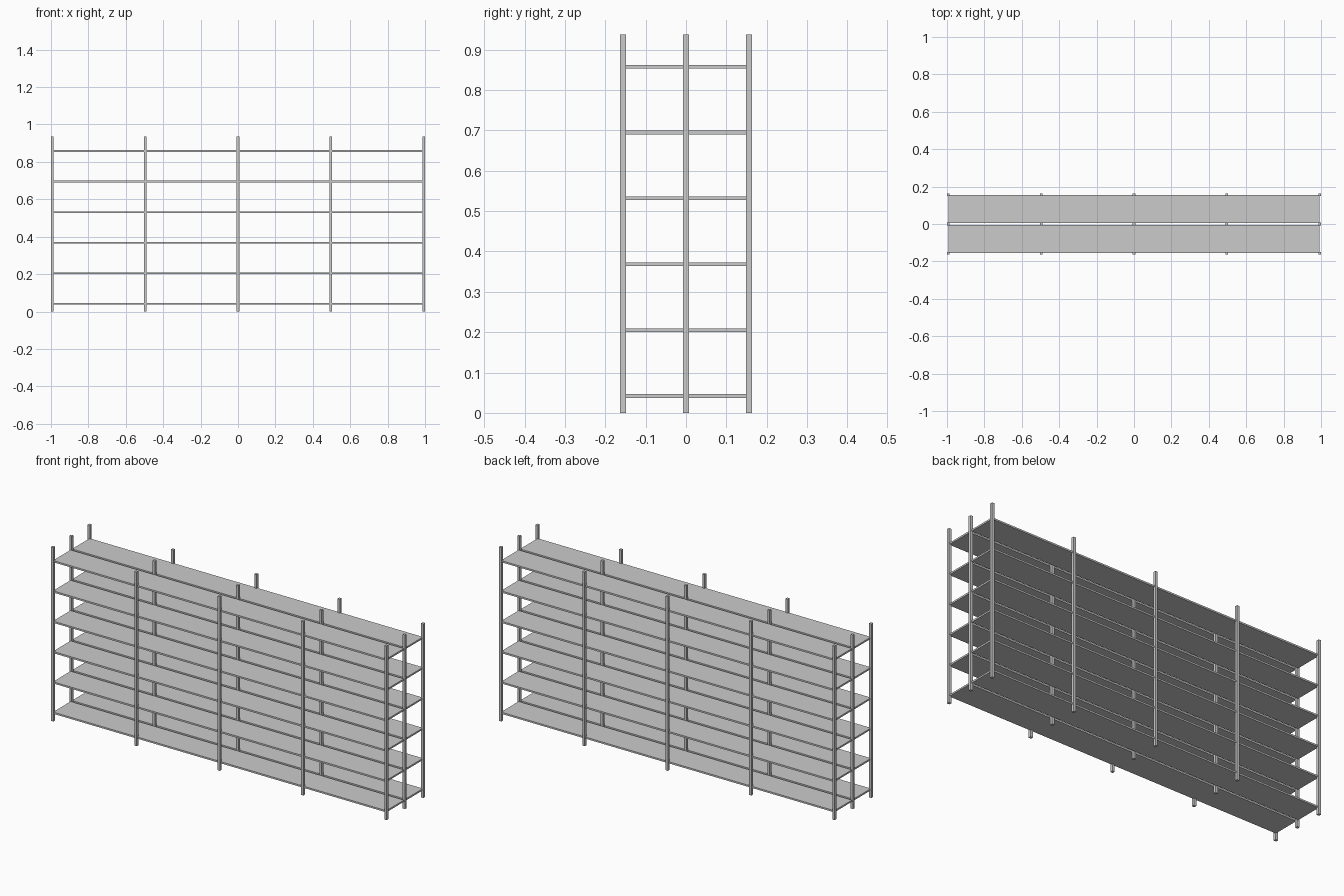
import bpy

if "Cube" in bpy.data.objects:
    bpy.data.objects.remove(bpy.data.objects["Cube"])

POST = 0.0145        # square post width
HEIGHT = 0.937
X_END = 1 - POST / 2
Y_END = 0.156
GAP = 0.0065         # half of the slot between front and back boards
THICK = 0.009


def box(name, lo, hi):
    """Axis-aligned box between two corners."""
    bpy.ops.mesh.primitive_cube_add(size=1, location=[(a + b) / 2 for a, b in zip(lo, hi)])
    ob = bpy.context.object
    ob.name = name
    ob.scale = [b - a for a, b in zip(lo, hi)]
    bpy.ops.object.transform_apply(location=False, rotation=False, scale=True)
    return ob


# Posts: five along the length, three rows deep
h = POST / 2
for row, y in (("front", -Y_END), ("middle", 0), ("back", Y_END)):
    for i in range(5):
        x = X_END * (i - 2) / 2
        box(f"{row}_post_{i + 1}", (x - h, y - h, 0), (x + h, y + h, HEIGHT))

# Shelves: a front and a back board on each of six levels
for level in range(6):
    z = 0.042 + level * 0.1632
    for side, y0, y1 in (("front", -Y_END, -GAP), ("back", GAP, Y_END)):
        box(f"{side}_shelf_{level + 1}",
            (-X_END, y0, z - THICK / 2), (X_END, y1, z + THICK / 2))
